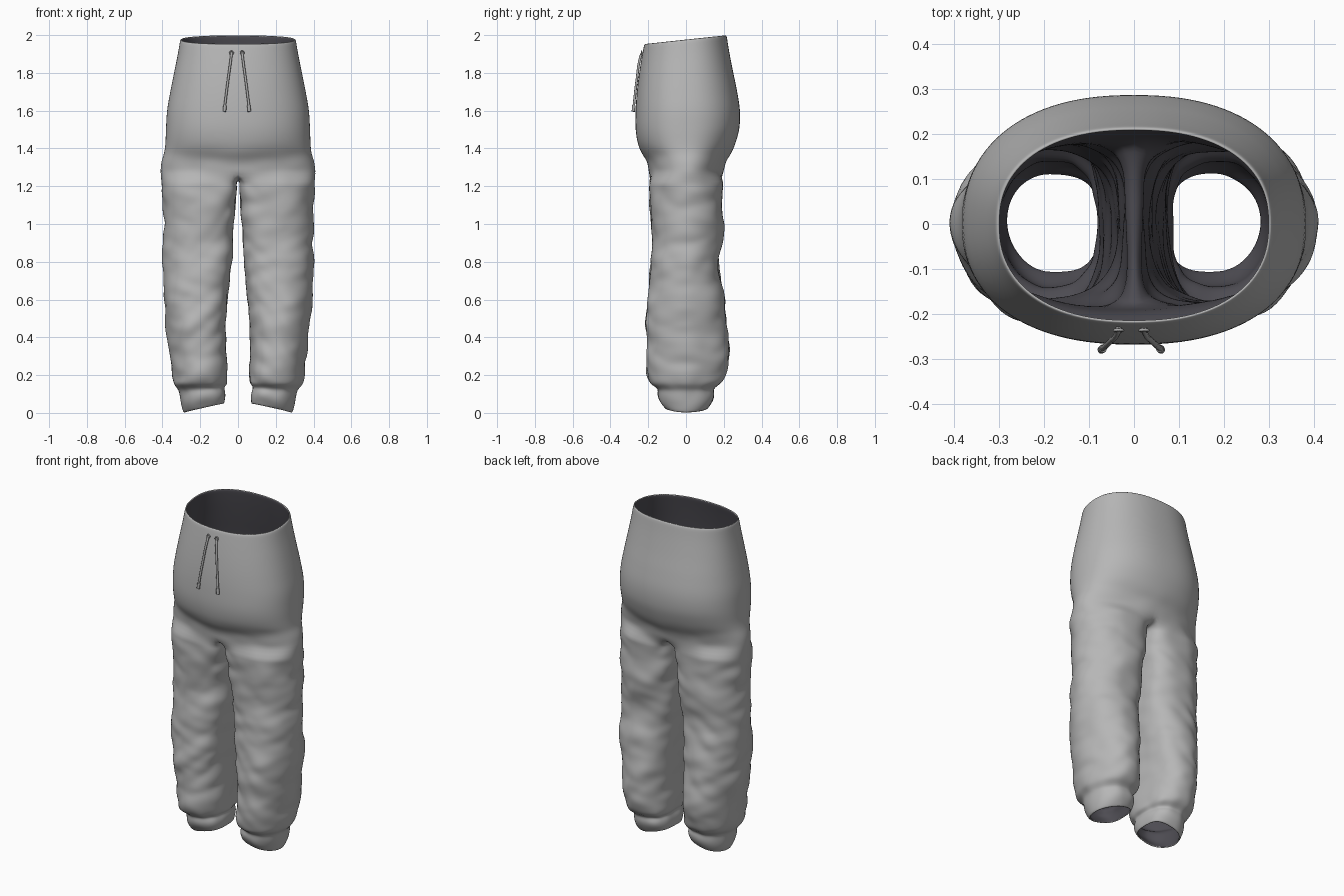
import bpy, bmesh, math
from mathutils import Vector, noise

if "Cube" in bpy.data.objects:
    bpy.data.objects.remove(bpy.data.objects["Cube"])


def material(name, rgb):
    m = bpy.data.materials.new(name)
    m.diffuse_color = (*rgb, 1)
    m.use_nodes = True
    m.node_tree.nodes["Principled BSDF"].inputs["Base Color"].default_value = m.diffuse_color
    return m


cloth = material("grey_cloth", (0.47, 0.47, 0.47))
lining = material("dark_lining", (0.075, 0.072, 0.085))
cord_mat = material("cord_grey", (0.40, 0.40, 0.40))

# hip sections: z, half width, front y, back y, squareness
HIP = [(1.978, .306, -.221, .215, 2.3), (1.9, .319, -.235, .228, 2.3),
       (1.8, .339, -.250, .248, 2.3), (1.7, .359, -.261, .270, 2.3),
       (1.6, .376, -.267, .286, 2.3), (1.5, .382, -.267, .282, 2.3),
       (1.42, .385, -.254, .260, 2.25), (1.37, .391, -.233, .238, 2.2),
       (1.33, .404, -.207, .213, 2.1), (1.27, .412, -.196, .196, 2.0)]
# leg sections: z, inner x, outer x, front y, back y, inner squareness
LEG = [(1.22, .008, .407, -.195, .190, 4.5), (1.1, .012, .400, -.190, .186, 3.6),
       (1.0, .021, .391, -.182, .198, 3.0), (.9, .026, .396, -.179, .189, 2.7),
       (.8, .031, .400, -.187, .174, 2.7), (.7, .041, .399, -.197, .185, 2.6),
       (.6, .052, .393, -.203, .205, 2.6), (.5, .060, .384, -.210, .211, 2.5),
       (.4, .065, .370, -.207, .221, 2.5), (.3, .063, .360, -.206, .227, 2.5),
       (.2, .060, .350, -.204, .208, 2.5), (.155, .063, .344, -.188, .184, 2.5),
       (.128, .076, .316, -.150, .148, 2.6), (.10, .070, .308, -.150, .150, 2.7),
       (.07, .068, .303, -.144, .144, 2.8), (.024, .072, .287, -.110, .114, 3.0)]


def section(table, z):
    """Smoothly interpolated row of a section table."""
    for k in range(len(table) - 1):
        a, b = table[k], table[k + 1]
        if z >= b[0] - 1e-6:
            break
    p = table[max(k - 1, 0)]
    n = table[min(k + 2, len(table) - 1)]
    h = b[0] - a[0]
    t = (z - a[0]) / h
    out = []
    for i in range(1, len(a)):
        ma = (b[i] - p[i]) / (b[0] - p[0]) * h
        mb = (n[i] - a[i]) / (n[0] - a[0]) * h
        out.append((2*t**3 - 3*t*t + 1) * a[i] + (t**3 - 2*t*t + t) * ma
                   + (3*t*t - 2*t**3) * b[i] + (t**3 - t*t) * mb)
    return out


def power(v, n):
    return math.copysign(abs(v) ** (2 / n), v)


def clamp(v):
    return max(0.0, min(1.0, v))


def fold(p, c):
    """Push a point in or out from the section centre to form soft creases."""
    slope = 5 * abs(p.x)
    big = abs(noise.noise(Vector((p.x * 4, p.y * 5, p.z * 7 + slope))))
    small = noise.noise(Vector((p.x * 7 + 9, p.y * 8, p.z * 17 - slope)))
    strength = clamp((1.42 - p.z) / .2) * (1 if p.z > .14 else .45)
    d = Vector((p.x - c, p.y, 0)).normalized()
    return p + d * strength * (.018 * (big - .2) + .007 * small)


N, K = 56, 14
H = N // 2
bm = bmesh.new()


def bridge(up, low):
    for i in range(len(up)):
        j = (i + 1) % len(up)
        bm.faces.new((up[i], low[i], low[j], up[j]))


# waist and hips, the belly hanging lowest in the middle
prev = None
rows = 28
for r in range(rows + 1):
    z = 1.978 + (1.27 - 1.978) * r / rows
    w, _, _, n = section(HIP, z)
    ring = []
    for i in range(N):
        a = -math.pi / 2 + 2 * math.pi * i / N
        drop = .03 * clamp(abs(math.cos(a)) * 1.3) * clamp((1.62 - z) / .25)
        _, yf, yb, _ = section(HIP, max(1.27, z - drop))
        s = power(math.sin(a), n)
        y = s * (yb if s > 0 else -yf)
        lift = clamp((z - 1.6) / .378) * .105 * y
        ring.append(bm.verts.new(fold(Vector((w * power(math.cos(a), n), y, z + lift)), 0)))
    if prev:
        bridge(prev, ring)
    prev = ring

# crotch seam joins the middle of the front to the middle of the back
front, back = prev[0].co.copy(), prev[H].co.copy()
seam = []
for k in range(1, K + 1):
    t = k / (K + 1)
    p = back.lerp(front, t)
    p.x, p.z = 0, p.z - .04 * math.sin(math.pi * t) ** .7
    seam.append(bm.verts.new(p))

# legs, ending in gathered cuffs
outer = [math.radians(-133 + 266 * i / H) for i in range(H + 1)]
inner = [math.radians(133 + 94 * k / (K + 1)) for k in range(1, K + 1)]
heights = [1.22 - .02 * i for i in range(53)] + [.165, .152, .14, .128, .115, .1, .08, .06, .042, .024]
for side in (1, -1):
    if side == 1:
        angles = outer + inner
        up = prev[:H + 1] + seam
    else:
        angles = outer[::-1] + inner[::-1]
        up = prev[H:] + [prev[0]] + seam[::-1]
    for z in heights:
        x0, x1, yf, yb, n_in = section(LEG, z)
        c, w = (x0 + x1) / 2, (x1 - x0) / 2
        low = []
        for a in angles:
            n = n_in if math.cos(a) < 0 else 1.95
            cx, s = power(math.cos(a), n), power(math.sin(a), n)
            tilt = -cx * .024 * clamp((.16 - z) / .12)
            gather = 1 + .015 * math.sin(a * 11 + side) * clamp(1 - abs(z - .135) / .05)
            p = Vector((side * (c + w * cx * gather), s * (yb if s > 0 else -yf) * gather, z + tilt))
            p = fold(p, side * c)
            p.x = side * max(side * p.x, .006)
            low.append(bm.verts.new(p))
        bridge(up, low)
        up = low

for f in bm.faces:
    f.smooth = True
me = bpy.data.meshes.new("trousers")
bm.to_mesh(me)
bm.free()
trousers = bpy.data.objects.new("trousers", me)
bpy.context.collection.objects.link(trousers)
me.materials.append(cloth)
me.materials.append(lining)
shell = trousers.modifiers.new("thickness", 'SOLIDIFY')
shell.thickness = .009
shell.offset = -1
shell.material_offset = 1
shell.material_offset_rim = 0
sub = trousers.modifiers.new("smooth", 'SUBSURF')
sub.levels = sub.render_levels = 1


def cord(name, points, radius):
    cu = bpy.data.curves.new(name, 'CURVE')
    cu.dimensions = '3D'
    cu.bevel_depth = radius
    cu.bevel_resolution = 3
    cu.use_fill_caps = True
    sp = cu.splines.new('BEZIER')
    sp.bezier_points.add(len(points) - 1)
    for b, p in zip(sp.bezier_points, points):
        b.co = p
        b.handle_left_type = b.handle_right_type = 'AUTO'
    cu.materials.append(cord_mat)
    ob = bpy.data.objects.new(name, cu)
    bpy.context.collection.objects.link(ob)


# drawstrings with end tips and eyelets
for tag, xa, xb in (("left", -.034, -.072), ("right", .022, .060)):
    dx = xb - xa
    cord(tag + "_drawstring", [(xa, -.231, 1.908), (xa + dx * .06, -.241, 1.885),
                               (xa + dx * .5, -.261, 1.76), (xb, -.278, 1.61)], .0065)
    cord(tag + "_cord_tip", [(xb - dx * .08, -.276, 1.628), (xb, -.279, 1.595)], .009)
    bpy.ops.mesh.primitive_torus_add(location=(xa, -.236, 1.906), rotation=(math.radians(82), 0, 0),
                                     major_radius=.009, minor_radius=.0035,
                                     major_segments=20, minor_segments=8)
    eyelet = bpy.context.object
    eyelet.name = tag + "_eyelet"
    eyelet.data.materials.append(cord_mat)
    bpy.ops.object.shade_smooth()
